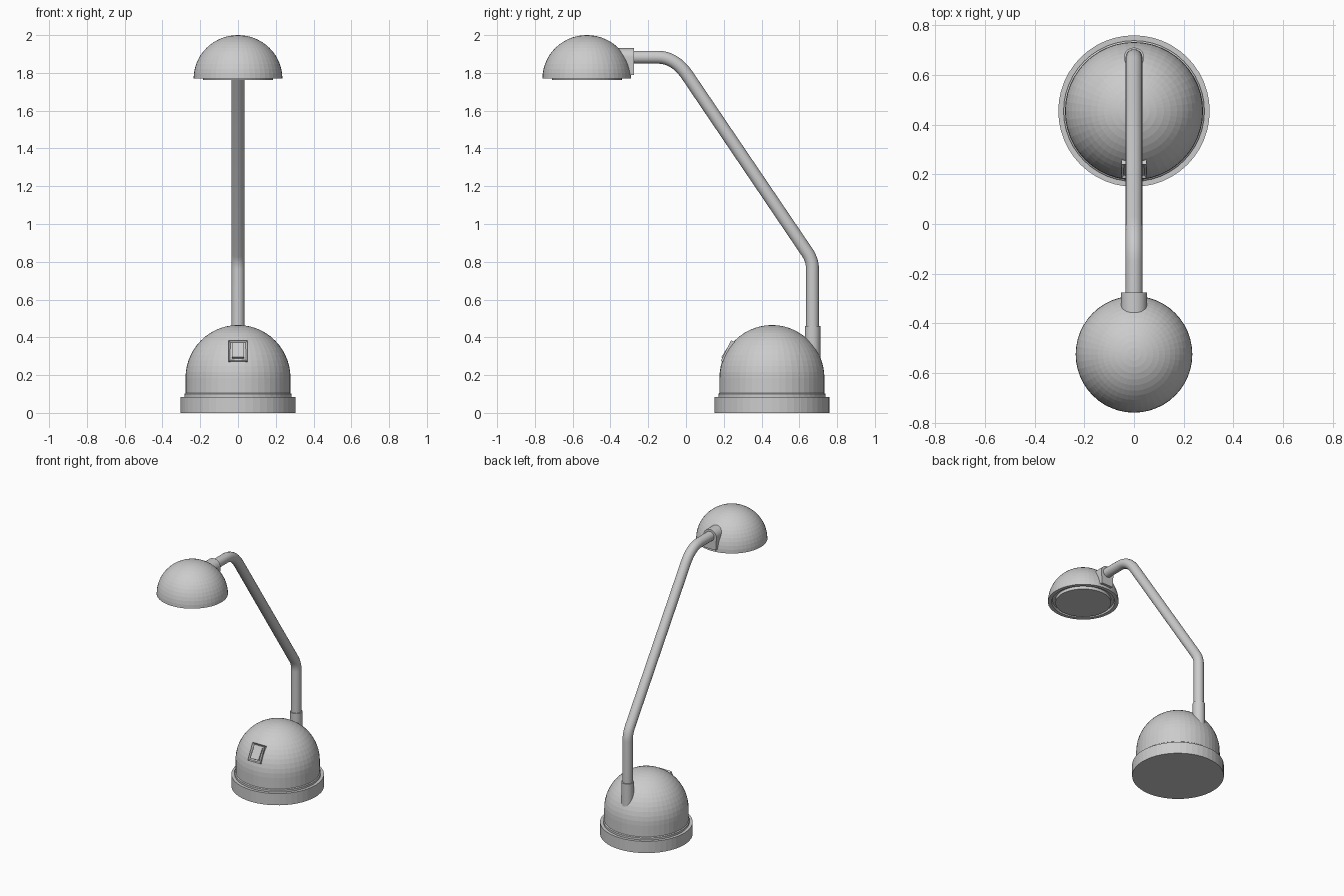
import bpy, bmesh, math
from mathutils import Vector, Matrix

if "Cube" in bpy.data.objects:
    bpy.data.objects.remove(bpy.data.objects["Cube"], do_unlink=True)

grey = bpy.data.materials.new("grey")
grey.use_nodes = True
grey.diffuse_color = (0.6, 0.6, 0.6, 1)
grey.node_tree.nodes["Principled BSDF"].inputs["Base Color"].default_value = (0.6, 0.6, 0.6, 1)

BASE_Y, HEAD_Y, POLE_Y, ARM_Z = 0.455, -0.525, 0.67, 1.883


def finish(name, bm, smooth=None):
    bmesh.ops.recalc_face_normals(bm, faces=bm.faces)
    mesh = bpy.data.meshes.new(name)
    bm.to_mesh(mesh)
    bm.free()
    obj = bpy.data.objects.new(name, mesh)
    bpy.context.collection.objects.link(obj)
    mesh.materials.append(grey)
    if smooth:
        bpy.ops.object.select_all(action='DESELECT')
        obj.select_set(True)
        bpy.context.view_layer.objects.active = obj
        bpy.ops.object.shade_smooth_by_angle(angle=math.radians(smooth))
    return obj


def lathe(name, profile, y, segments=48):
    """Spin a (radius, z) profile about the vertical axis at y."""
    bm = bmesh.new()
    verts = [bm.verts.new((r, 0, z)) for r, z in profile]
    edges = [bm.edges.new(pair) for pair in zip(verts, verts[1:])]
    bmesh.ops.spin(bm, geom=verts + edges, axis=(0, 0, 1), cent=(0, 0, 0),
                   angle=math.tau, steps=segments, use_duplicate=False)
    bmesh.ops.remove_doubles(bm, verts=bm.verts, dist=0.0005)
    bmesh.ops.translate(bm, verts=bm.verts, vec=(0, y, 0))
    return finish(name, bm)


def dome(radius, z, height, steps=14):
    angles = [math.pi / 2 * i / steps for i in range(steps + 1)]
    return [(radius * math.cos(a), z + height * math.sin(a)) for a in angles]


def tube(name, path, radius, sides=20):
    """Sweep a circle along a path in the y-z plane, mitring the joints."""
    bm = bmesh.new()
    points = [Vector((0, y, z)) for y, z in path]
    rings = []
    for i, p in enumerate(points):
        before = (p - points[max(i - 1, 0)]).normalized()
        after = (points[min(i + 1, len(points) - 1)] - p).normalized()
        tangent = (before + after).normalized()
        across = Vector((1, 0, 0)).cross(tangent)
        ring = []
        for k in range(sides):
            a = math.tau * k / sides
            ring.append(bm.verts.new(p + radius * (Vector((math.cos(a), 0, 0)) + across * math.sin(a))))
        rings.append(ring)
    for a, b in zip(rings, rings[1:]):
        for k in range(sides):
            n = (k + 1) % sides
            bm.faces.new((a[k], a[n], b[n], b[k]))
    bm.faces.new(rings[0])
    bm.faces.new(rings[-1])
    return finish(name, bm, smooth=40)


def bend(start, corner, end, steps=8):
    """Points of a rounded corner."""
    s, c, e = Vector(start), Vector(corner), Vector(end)
    ts = [i / steps for i in range(steps + 1)]
    return [tuple(s * (1 - t) ** 2 + c * 2 * t * (1 - t) + e * t * t) for t in ts]


# Base: weighted foot, and dome with a small lip
lathe("base_foot", [(0, 0), (0.305, 0), (0.305, 0.085), (0.284, 0.085),
                    (0.284, 0.1), (0.278, 0.105), (0, 0.105)], BASE_Y)
lathe("base_dome", [(0, 0.1), (0.278, 0.1)] + dome(0.278, 0.185, 0.28), BASE_Y)

# Bent arm and its socket
tube("arm", [(POLE_Y, 0.3)] + bend((POLE_Y, 0.76), (POLE_Y, 0.805), (0.645, 0.845), 5)
     + bend((0.005, 1.79), (-0.06, ARM_Z), (-0.15, ARM_Z)) + [(-0.33, ARM_Z)], 0.034)
tube("arm_socket", [(POLE_Y, 0.2), (POLE_Y, 0.46)], 0.041)

# Lamp head: hollow shell and light disc
shell = dome(0.235, 1.77, 0.23)
lathe("lamp_shade", [(0, 1.785), (0.205, 1.785), (0.21, 1.77)] + shell, HEAD_Y)
lathe("lamp_light", [(0, 1.79), (0.185, 1.79), (0.185, 1.763), (0, 1.763)], HEAD_Y)

# Arched bracket joining the arm to the head
bm = bmesh.new()
arch = [(0.052 * math.cos(math.pi * i / 14), ARM_Z + 0.048 * math.sin(math.pi * i / 14)) for i in range(15)]
outline = [(0.046, 1.79)] + arch + [(-0.046, 1.79)]
face = bm.faces.new([bm.verts.new((x, -0.275, z)) for x, z in outline])
pushed = bmesh.ops.extrude_face_region(bm, geom=[face], use_keep_orig=True)["geom"]
bmesh.ops.translate(bm, vec=(0, -0.095, 0), verts=[v for v in pushed if isinstance(v, bmesh.types.BMVert)])
finish("head_bracket", bm, smooth=30)

# Switch on the front of the base: framed housing with a tilted rocker
TILT = Matrix.Translation((0, 0.218, 0.327)) @ Matrix.Rotation(math.radians(-27), 4, 'X')


def switch_box(name, size, offset, tilt=0.0, frame=0.0):
    bm = bmesh.new()
    bmesh.ops.create_cube(bm, size=1, matrix=Matrix.Diagonal((*size, 1)))
    if frame:
        front = [f for f in bm.faces if f.normal.y < -0.9]
        bmesh.ops.inset_region(bm, faces=front, thickness=frame)
        bmesh.ops.translate(bm, verts=front[0].verts, vec=(0, 0.01, 0))
    place = TILT @ Matrix.Translation(offset) @ Matrix.Rotation(tilt, 4, 'X')
    bmesh.ops.transform(bm, matrix=place, verts=bm.verts)
    return finish(name, bm)


switch_box("switch_housing", (0.1, 0.05, 0.122), (0, 0.018, 0), frame=0.013)
switch_box("switch_rocker", (0.066, 0.02, 0.088), (0, 0.001, 0), tilt=math.radians(-6))
